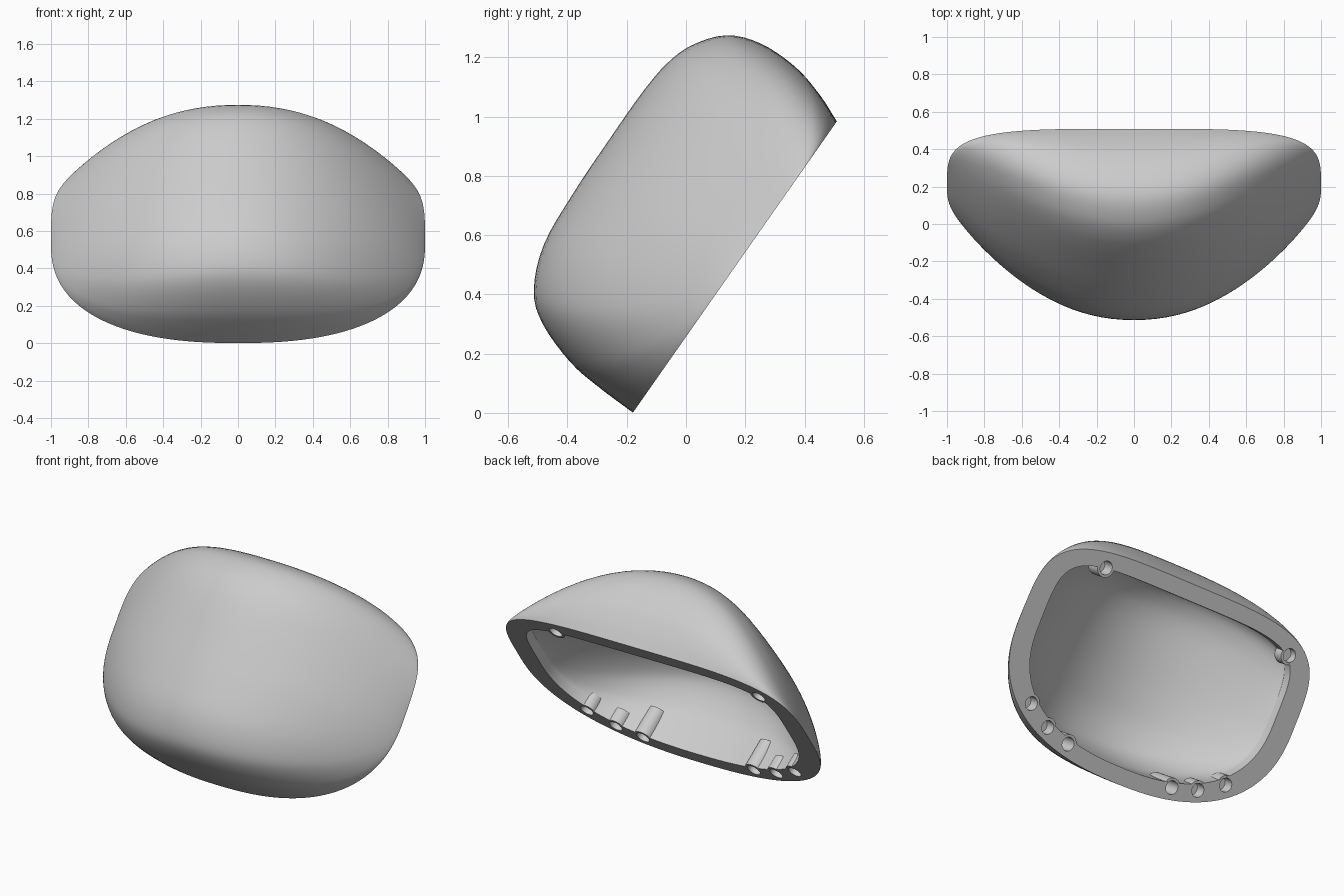
import bpy, bmesh, math
from mathutils import Matrix, Vector

if "Cube" in bpy.data.objects:
    bpy.data.objects.remove(bpy.data.objects["Cube"], do_unlink=True)

COLUMNS = 96
CENTRE = 0.05            # height on the rim plane where the shell is widest
WALL_X, WALL_V = 0.86, 0.095
LIP = 0.06               # straight lip inside the opening

# Middle cross-section: (along the rim plane, out from the rim plane)
SECTION = [(-.60, 0), (-.596, .14), (-.582, .27), (-.53, .42), (-.455, .51),
           (-.306, .572), (-.1, .59), (.1, .594), (.3, .594), (.43, .582),
           (.53, .548), (.624, .472), (.668, .36), (.67, .22), (.64, .1), (.60, 0)]


def smooth_path(points, steps=4):
    """Catmull-Rom curve through the points."""
    p = [Vector(q) for q in points]
    p = [2 * p[0] - p[1]] + p + [2 * p[-1] - p[-2]]
    out = []
    for a, b, c, d in zip(p, p[1:], p[2:], p[3:]):
        for k in range(steps):
            t = k / steps
            out.append(0.5 * (2 * b + (c - a) * t + (2 * a - 5 * b + 4 * c - d) * t ** 2
                              + (3 * b - a - 3 * c + d) * t ** 3))
    return out + [p[-2]]


def lens_point(p):
    """Matching point on the softer section used towards the sides."""
    angle = math.atan2(max(p.y, 0), -p.x)
    return Vector((-0.6 * math.cos(angle), 0.59 * max(math.sin(angle), 0) ** 1.5))


PATH = smooth_path(SECTION)
LENS = [lens_point(p) for p in PATH]


def dome_column(x, inner):
    """One cross-section of the dome at x in -1..1."""
    ax = abs(x)
    low_power, high_power = (2.4, 5) if inner else (2.4, 4)
    lower = (1 - ax ** low_power) ** (1 / low_power)
    upper = (1 - ax ** high_power) ** (1 / high_power)
    height = (1 - ax ** 2) ** 0.9
    column = []
    for full_point, lens in zip(PATH, LENS):
        v, w = full_point.lerp(lens, ax ** 2.5)
        base = v - CENTRE
        half = 0.6 - CENTRE if base > 0 else 0.6 + CENTRE
        shrink = (half - WALL_V) / half if inner else 1
        new_v = CENTRE + base * shrink * (upper if base > 0 else lower)
        new_w = LIP + w * 0.76 * height if inner else w * height
        column.append(Vector((x * (WALL_X if inner else 1), new_v, new_w)))
    if inner:            # the lip drops straight to the rim plane
        ends = [Vector((e.x, e.y, 0)) for e in (column[0], column[-1])]
        column = [ends[0]] + column + [ends[1]]
    return column


def new_object(name, bm):
    mesh = bpy.data.meshes.new(name)
    bm.to_mesh(mesh)
    bm.free()
    obj = bpy.data.objects.new(name, mesh)
    bpy.context.collection.objects.link(obj)
    return obj


def build_shell():
    bm = bmesh.new()
    # Columns crowd together towards both ends
    steps = [2 * i / COLUMNS - 1 for i in range(COLUMNS + 1)]
    xs = [math.copysign(1 - (1 - abs(u)) ** 3, u) for u in steps]
    grids = [[[bm.verts.new(p) for p in dome_column(x, inner)] for x in xs]
             for inner in (False, True)]
    for grid in grids:
        for a, b in zip(grid, grid[1:]):
            for j in range(len(a) - 1):
                bm.faces.new((a[j], b[j], b[j + 1], a[j + 1]))
    # Flat rim between the outer and inner edges
    outer, inner = grids
    for i in range(COLUMNS):
        for end in (0, -1):
            bm.faces.new((outer[i][end], outer[i + 1][end],
                          inner[i + 1][end], inner[i][end]))
    bmesh.ops.remove_doubles(bm, verts=bm.verts, dist=1e-6)
    bmesh.ops.recalc_face_normals(bm, faces=bm.faces)
    if bm.calc_volume(signed=True) < 0:
        bmesh.ops.reverse_faces(bm, faces=bm.faces)
    return new_object("shell", bm)


# Screw bosses: x, v, height; the lower three are mirrored
LOWER = [(.38, -.50, .18), (.55, -.458, .09), (.712, -.37, .09)]
BOSSES = LOWER + [(-x, v, h) for x, v, h in LOWER] + [(.58, .495, .1), (-.79, .44, .07)]


def build_cylinders(name, radius, bottom, shorten):
    bm = bmesh.new()
    for x, v, h in BOSSES:
        top = h - shorten
        place = Matrix.Translation((x, v, (top + bottom) / 2))
        bmesh.ops.create_cone(bm, cap_ends=True, segments=32, radius1=radius,
                              radius2=radius, depth=top - bottom, matrix=place)
    return new_object(name, bm)


shell = build_shell()
bosses = build_cylinders("screw_bosses", 0.056, 0.002, 0)
holes = build_cylinders("screw_holes", 0.04, -0.05, 0.02)
for tool, operation in ((bosses, 'UNION'), (holes, 'DIFFERENCE')):
    tool.hide_render = True
    mod = shell.modifiers.new(tool.name, 'BOOLEAN')
    mod.object, mod.operation, mod.solver = tool, operation, 'EXACT'

# Bake the cuts and remove the tools
bpy.context.view_layer.update()
baked = bpy.data.meshes.new_from_object(
    shell.evaluated_get(bpy.context.evaluated_depsgraph_get()))
shell.modifiers.clear()
shell.data = baked
for tool in (bosses, holes):
    bpy.data.objects.remove(tool, do_unlink=True)

# Tilt the shell so the dome faces forward and up
baked.transform(Matrix.Translation((0, .165, .4925)) @ Matrix.Rotation(math.radians(55), 4, 'X'))

grey = bpy.data.materials.new("light_grey")
grey.use_nodes = True
colour = (0.6, 0.6, 0.6, 1)
grey.diffuse_color = colour
grey.node_tree.nodes["Principled BSDF"].inputs["Base Color"].default_value = colour
baked.materials.clear()
baked.materials.append(grey)

for other in bpy.context.selected_objects:
    other.select_set(False)
shell.select_set(True)
bpy.context.view_layer.objects.active = shell
bpy.ops.object.shade_smooth_by_angle(angle=math.radians(30))
